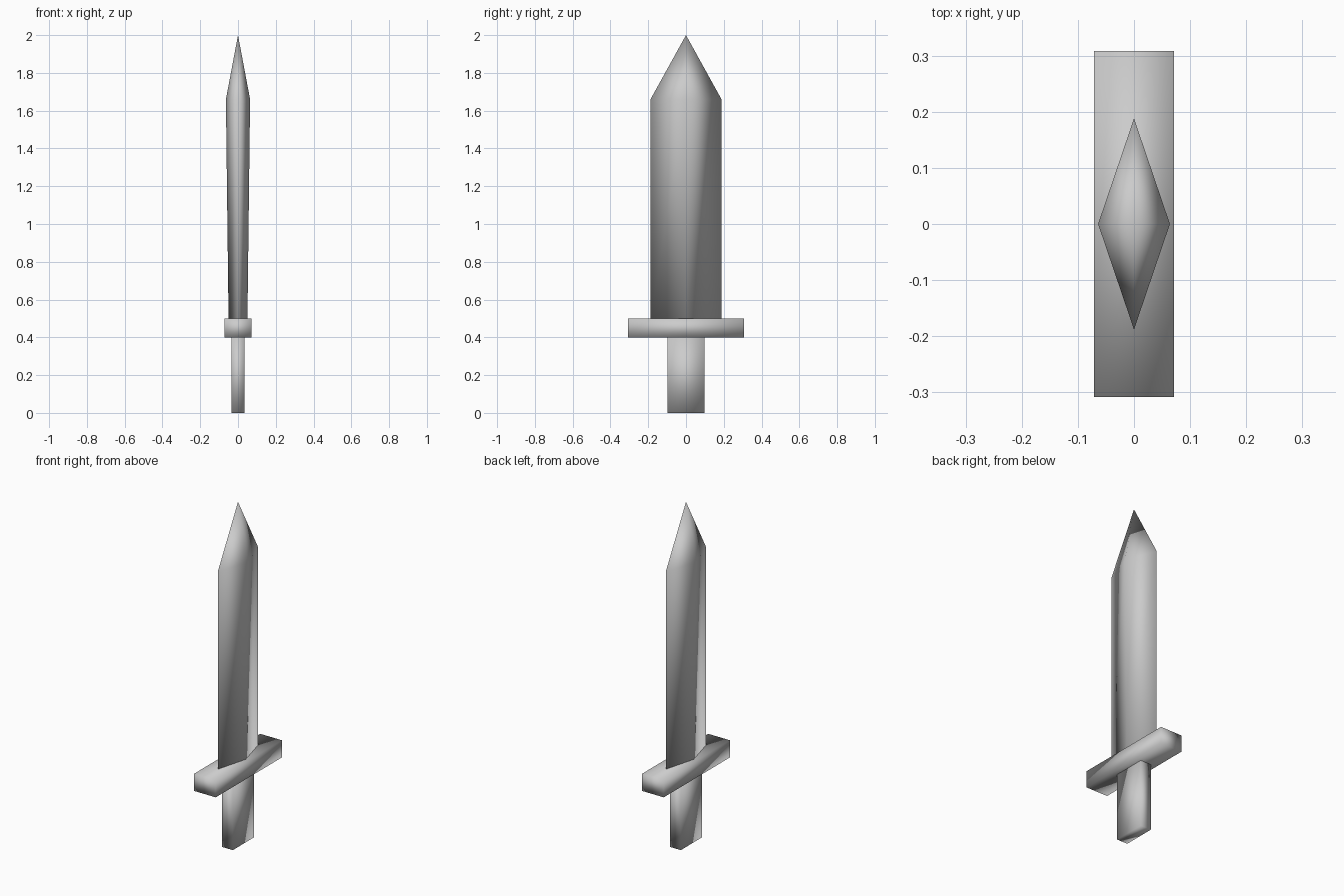
import bpy, bmesh

if "Cube" in bpy.data.objects:
    bpy.data.objects.remove(bpy.data.objects["Cube"])


def loft(name, sections, tip=None):
    """Skin stacked horizontal outlines [(z, [(x, y), ...]), ...], with an optional point on top."""
    bm = bmesh.new()
    rings = [[bm.verts.new((x, y, z)) for x, y in pts] for z, pts in sections]
    bm.faces.new(rings[0][::-1])
    n = len(rings[0])
    for low, high in zip(rings, rings[1:]):
        for i in range(n):
            j = (i + 1) % n
            bm.faces.new((low[i], low[j], high[j], high[i]))
    top = rings[-1]
    if tip is None:
        bm.faces.new(top)
    else:
        apex = bm.verts.new((0, 0, tip))
        for i in range(n):
            bm.faces.new((top[i], top[(i + 1) % n], apex))
    bmesh.ops.recalc_face_normals(bm, faces=bm.faces)
    for f in bm.faces:
        f.smooth = True
    mesh = bpy.data.meshes.new(name)
    bm.to_mesh(mesh)
    bm.free()
    ob = bpy.data.objects.new(name, mesh)
    bpy.context.collection.objects.link(ob)
    return ob


def rect(x, y):
    return [(-x, -y), (x, -y), (x, y), (-x, y)]


def diamond(x, y):
    return [(0, -y), (x, 0), (0, y), (-x, 0)]


# Grip and crossguard: plain boxes with softened shading
loft("grip", [(0, rect(0.035, 0.098)), (0.4, rect(0.035, 0.098))])
loft("crossguard", [(0.4, rect(0.071, 0.308)), (0.5, rect(0.071, 0.308))])

# Blade: diamond section, slightly thicker toward the shoulder, then a point
loft("blade", [(0.5, diamond(0.05, 0.188)), (1.66, diamond(0.064, 0.188))], tip=2.0)
